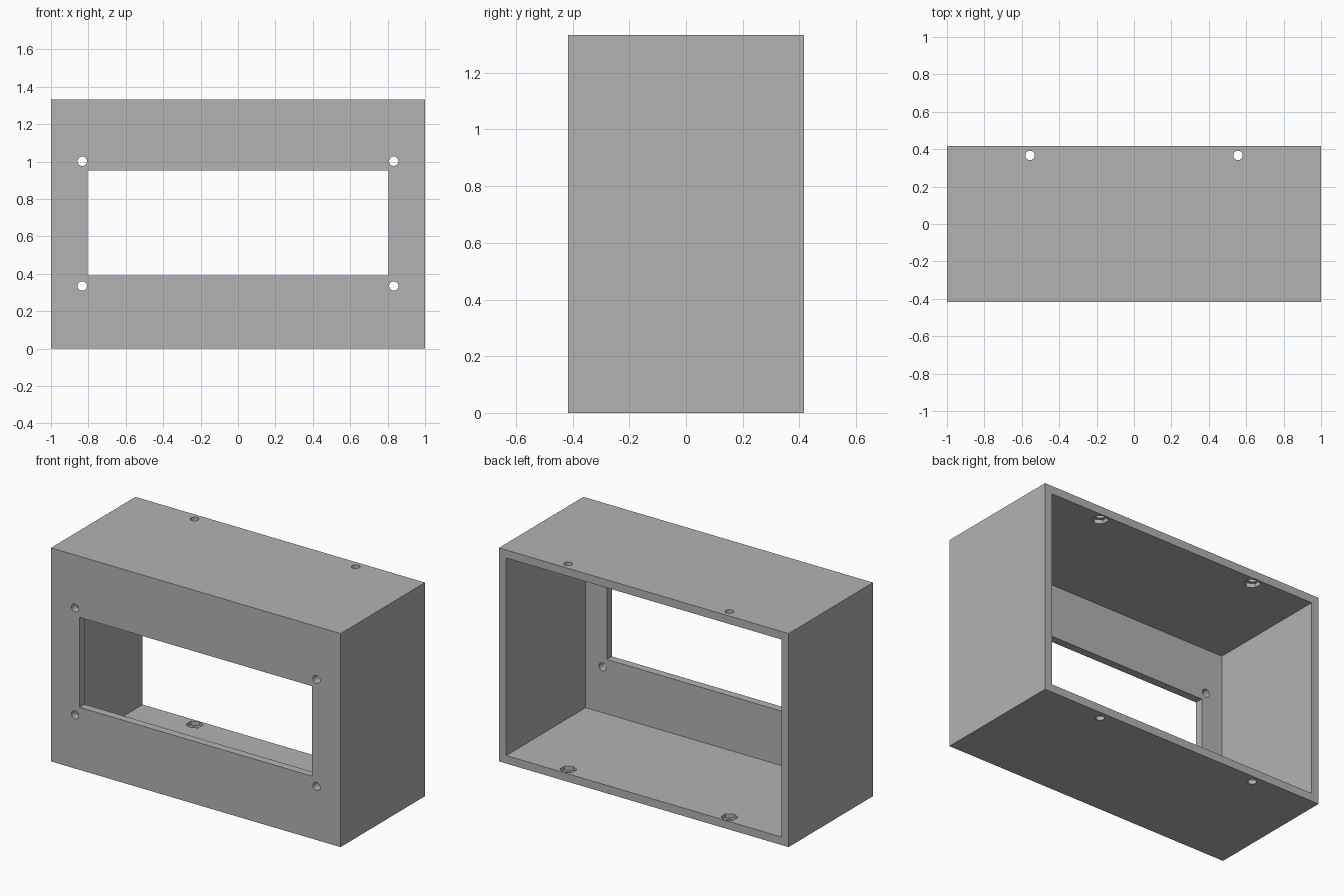
import bpy
from math import pi

cube = bpy.data.objects.get("Cube")
if cube:
    bpy.data.objects.remove(cube, do_unlink=True)

WIDTH, DEPTH, HEIGHT = 2.0, 0.833, 1.333
WALL = 0.05
BACK, FRONT = DEPTH / 2, -DEPTH / 2
MID = HEIGHT / 2

grey = bpy.data.materials.new("plain_grey")
grey.use_nodes = True
grey.diffuse_color = (0.45, 0.45, 0.45, 1)
grey.node_tree.nodes["Principled BSDF"].inputs["Base Color"].default_value = grey.diffuse_color


def box(name, size, centre):
    bpy.ops.mesh.primitive_cube_add(size=1, location=centre)
    ob = bpy.context.object
    ob.name = name
    ob.scale = size
    bpy.ops.object.transform_apply(location=True, rotation=True, scale=True)
    return ob


def rod(name, radius, length, centre, sides=32, tilt=0):
    bpy.ops.mesh.primitive_cylinder_add(vertices=sides, radius=radius, depth=length,
                                        location=centre, rotation=(tilt, 0, 0))
    ob = bpy.context.object
    ob.name = name
    bpy.ops.object.transform_apply(location=True, rotation=True, scale=True)
    return ob


def cut(target, cutter):
    cutter.hide_render = True
    mod = target.modifiers.new(cutter.name, 'BOOLEAN')
    mod.operation = 'DIFFERENCE'
    mod.solver = 'EXACT'
    mod.object = cutter
    bpy.context.view_layer.objects.active = target
    bpy.ops.object.modifier_apply(modifier=mod.name)
    bpy.data.objects.remove(cutter, do_unlink=True)


# Outer block, hollowed from the open back
case = box("display_case", (WIDTH, DEPTH, HEIGHT), (0, 0, MID))
cut(case, box("hollow", (WIDTH - 2 * WALL, DEPTH, HEIGHT - 2 * WALL), (0, WALL, MID)))

# Display window in the front panel
cut(case, box("window", (1.607, 0.3, 0.562), (0, FRONT, 0.671)))

for side in (-1, 1):
    # Screw holes around the window
    for z in (0.335, 1.002):
        cut(case, rod("screw_hole", 0.025, 0.3, (side * 0.833, FRONT, z), tilt=pi / 2))
    # Bolt holes through floor and roof, with hexagonal nut pockets inside
    spot = (side * 0.556, BACK - WALL, MID)
    cut(case, rod("nut_pocket", 0.049, HEIGHT - WALL, spot, sides=6))
    cut(case, rod("bolt_hole", 0.025, HEIGHT + 0.2, spot))

case.data.materials.clear()
case.data.materials.append(grey)
bpy.ops.object.select_all(action='DESELECT')
case.select_set(True)
bpy.context.view_layer.objects.active = case
bpy.ops.object.shade_smooth_by_angle(angle=pi / 6)
